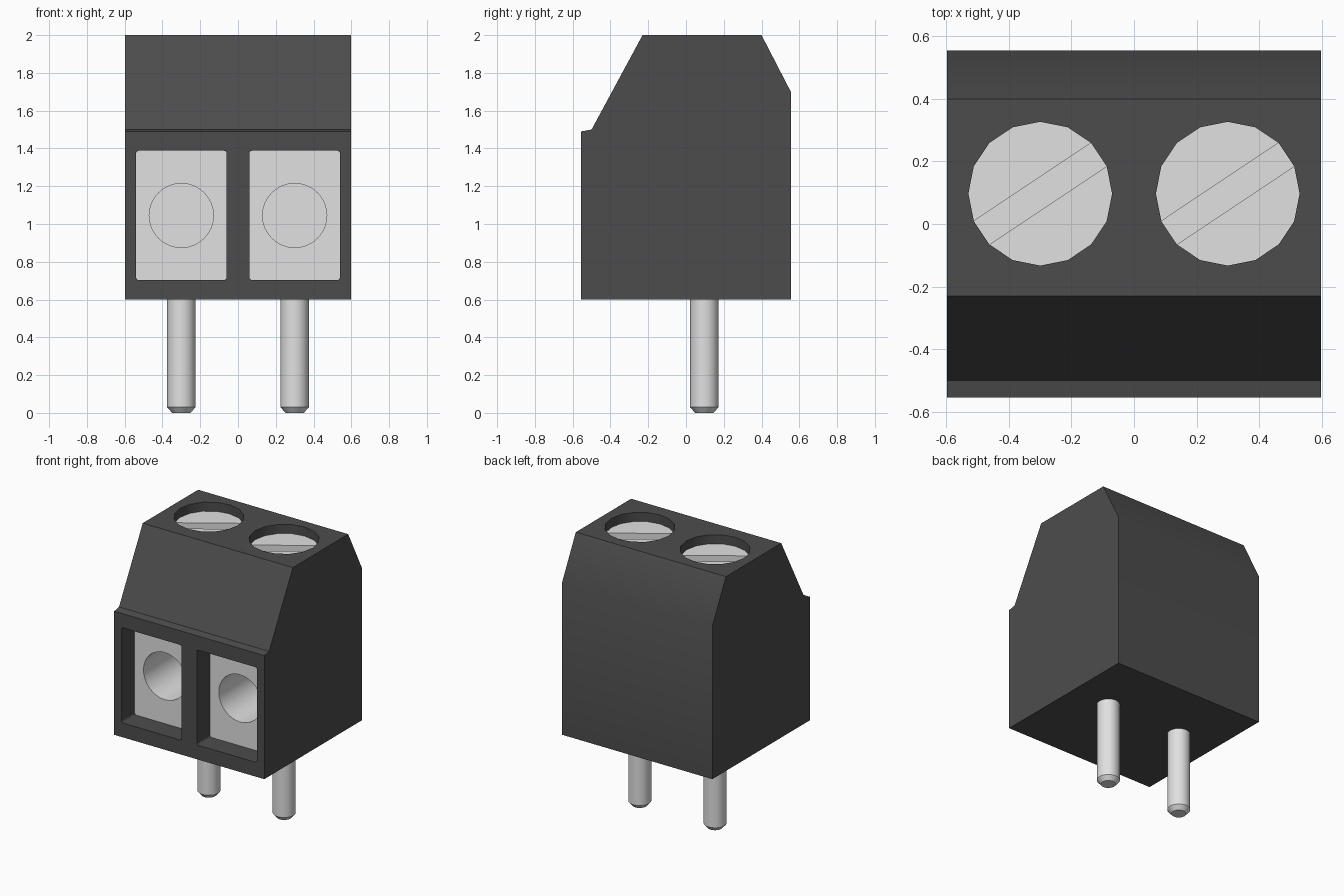
import bpy, bmesh, math
from mathutils import Vector

cube = bpy.data.objects.get("Cube")
if cube:
    bpy.data.objects.remove(cube, do_unlink=True)


def material(name, grey):
    m = bpy.data.materials.new(name)
    m.use_nodes = True
    colour = (grey, grey, grey, 1)
    m.diffuse_color = colour
    m.node_tree.nodes["Principled BSDF"].inputs["Base Color"].default_value = colour
    return m


BLACK = material("black plastic", 0.073)
METAL = material("silver metal", 0.75)

# 2D outline plus extrusion distance -> 3D point, for each axis
PLACE = {"x": lambda p, d: (d, p[0], p[1]),
         "y": lambda p, d: (p[0], d, p[1]),
         "z": lambda p, d: (p[0], p[1], d)}


def prism(name, pts, axis, a, b, mat, end_scale=1.0):
    """Extrude a closed outline along an axis; optionally shrink the first end."""
    bm = bmesh.new()
    cx = sum(p[0] for p in pts) / len(pts)
    cy = sum(p[1] for p in pts) / len(pts)
    chamfer = 0.03
    rings = [(a, 1.0), (b, 1.0)]
    if end_scale != 1.0:
        rings = [(a, end_scale), (a + chamfer, 1.0), (b, 1.0)]
    loops = []
    for d, s in rings:
        loops.append([bm.verts.new(Vector(PLACE[axis](
            (cx + (p[0] - cx) * s, cy + (p[1] - cy) * s), d))) for p in pts])
    n = len(pts)
    for lo, hi in zip(loops, loops[1:]):
        for i in range(n):
            j = (i + 1) % n
            bm.faces.new((lo[i], lo[j], hi[j], hi[i]))
    bm.faces.new(loops[0])
    bm.faces.new(loops[-1])
    bmesh.ops.recalc_face_normals(bm, faces=bm.faces[:])
    me = bpy.data.meshes.new(name)
    bm.to_mesh(me)
    bm.free()
    me.materials.append(mat)
    ob = bpy.data.objects.new(name, me)
    bpy.context.collection.objects.link(ob)
    return ob


def arc(cx, cy, r, start, end, steps):
    """Points from start to end (degrees), both included."""
    out = []
    for i in range(steps + 1):
        t = math.radians(start + (end - start) * i / steps)
        out.append((cx + r * math.cos(t), cy + r * math.sin(t)))
    return out


def circle(cx, cy, r, n):
    return arc(cx, cy, r, 0, 360, n)[:-1]


def rounded_rect(x0, x1, y0, y1, r):
    return (arc(x1 - r, y1 - r, r, 0, 90, 3) + arc(x0 + r, y1 - r, r, 90, 180, 3)
            + arc(x0 + r, y0 + r, r, 180, 270, 3) + arc(x1 - r, y0 + r, r, 270, 360, 3))


def select_only(ob):
    bpy.ops.object.select_all(action="DESELECT")
    ob.select_set(True)
    bpy.context.view_layer.objects.active = ob


def cut(ob, cutter):
    """Subtract the cutter, then discard it."""
    mod = ob.modifiers.new("cut", "BOOLEAN")
    mod.operation = "DIFFERENCE"
    mod.solver = "EXACT"
    mod.object = cutter
    select_only(ob)
    bpy.ops.object.modifier_apply(modifier=mod.name)
    bpy.data.objects.remove(cutter, do_unlink=True)


def smooth(ob):
    select_only(ob)
    bpy.ops.object.shade_smooth_by_angle(angle=math.radians(30))


POLE_Y = 0.097      # screw and pin axis
SCREW_TOP = 1.935
SLOT_FLOOR = 1.885

# Housing: side profile extruded across the width
profile = [(-0.555, 0.6), (0.555, 0.6), (0.555, 1.7), (0.4, 2.0),
           (-0.23, 2.0), (-0.5, 1.5), (-0.555, 1.49)]
housing = prism("housing", profile, "x", -0.598, 0.598, BLACK)

for side, x in (("right", -0.3), ("left", 0.3)):
    # Wire entry pocket and screw well
    cut(housing, prism("pocket_cutter", rounded_rect(x - 0.24, x + 0.24, 0.703, 1.388, 0.015),
                       "y", -0.7, 0.15, BLACK))
    cut(housing, prism("well_cutter", circle(x, POLE_Y, 0.23, 16), "z", 1.85, 2.1, BLACK))

    # Wire clamp: block with a blind bore, its edges buried in the housing
    clamp = prism(side + "_clamp", [(x - 0.25, 0.693), (x + 0.25, 0.693),
                                    (x + 0.25, 1.398), (x - 0.25, 1.398)],
                  "y", -0.405, 0.16, METAL)
    cut(clamp, prism("bore_cutter", circle(x, 1.045, 0.17, 32), "y", -0.6, 0.1, METAL))
    smooth(clamp)

    # Screw head: disc with two raised segments that leave a diagonal slot
    prism(side + "_screw_base", circle(x, POLE_Y, 0.23, 16), "z", 1.84, SLOT_FLOOR, METAL)
    for label, start in (("back", 45), ("front", 225)):
        prism(f"{side}_screw_{label}_half", arc(x, POLE_Y, 0.23, start, start + 157.5, 7),
              "z", SLOT_FLOOR, SCREW_TOP, METAL)

    # Solder pin with a chamfered tip
    smooth(prism(side + "_pin", circle(x, POLE_Y, 0.075, 32), "z", 0.0, 0.62, METAL, 0.65))

smooth(housing)
